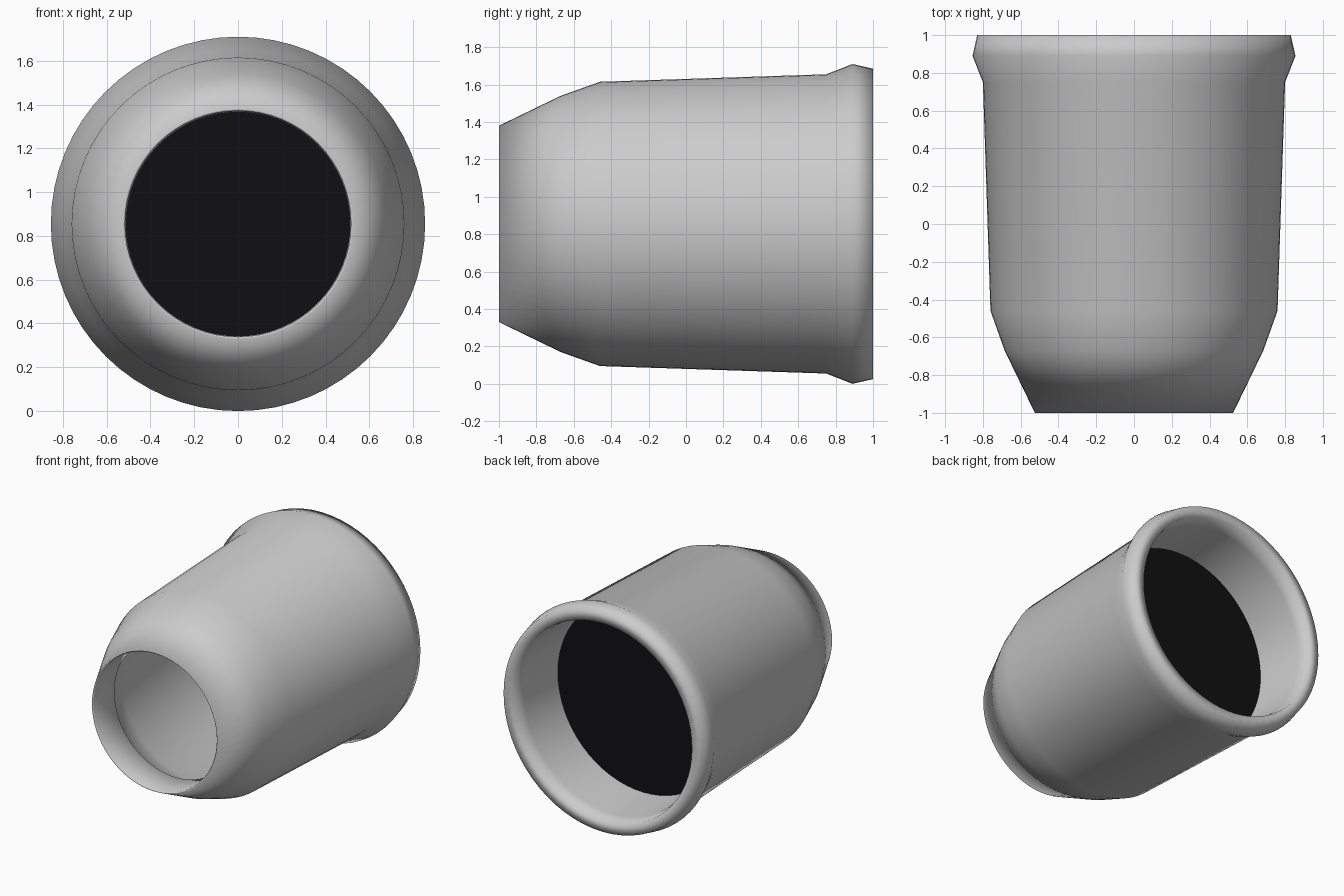
import bpy, bmesh, math

if "Cube" in bpy.data.objects:
    bpy.data.objects.remove(bpy.data.objects["Cube"])

SEG = 64
CZ = 0.855  # height of the horizontal axis


def finish(name, bm, angle, color):
    bmesh.ops.recalc_face_normals(bm, faces=bm.faces)
    me = bpy.data.meshes.new(name)
    bm.to_mesh(me)
    bm.free()
    ob = bpy.data.objects.new(name, me)
    bpy.context.collection.objects.link(ob)
    ob.location.z = CZ
    bpy.ops.object.select_all(action='DESELECT')
    ob.select_set(True)
    bpy.context.view_layer.objects.active = ob
    bpy.ops.object.shade_smooth_by_angle(angle=math.radians(angle))
    mat = bpy.data.materials.new(name + "_paint")
    mat.diffuse_color = color
    mat.use_nodes = True
    mat.node_tree.nodes["Principled BSDF"].inputs["Base Color"].default_value = mat.diffuse_color
    me.materials.append(mat)
    return ob


def lathe(name, profile, angle, color):
    """Spin a closed (y, radius) profile about the y axis."""
    bm = bmesh.new()
    rings = []
    for y, r in profile:
        rings.append([bm.verts.new((r * math.cos(2 * math.pi * i / SEG), y,
                                    r * math.sin(2 * math.pi * i / SEG)))
                      for i in range(SEG)])
    for a, b in zip(rings, rings[1:] + rings[:1]):
        for i in range(SEG):
            j = (i + 1) % SEG
            bm.faces.new((a[i], a[j], b[j], b[i]))
    return finish(name, bm, angle, color)


# Hollow housing: tapered nose, flared back rim, recessed front tube
lathe("housing", [
    (-1.0, 0.525), (-0.67, 0.685), (-0.46, 0.76), (0.75, 0.80),
    (0.89, 0.855), (1.0, 0.83),                       # outside and rim
    (1.0, 0.75), (0.89, 0.735), (0.51, 0.718),        # rear recess
    (-0.45, 0.68), (-0.64, 0.61),                     # inner chamber
    (-0.75, 0.512), (-0.99, 0.516),                   # front tube
], 180, (0.9, 0.9, 0.9, 1))

# Dark disc closing the inside
bm = bmesh.new()
bm.faces.new([bm.verts.new((0.72 * math.cos(2 * math.pi * i / SEG), 0.51,
                            0.72 * math.sin(2 * math.pi * i / SEG)))
              for i in range(SEG)])
finish("inner_disc", bm, 30, (0.005, 0.005, 0.006, 1))
